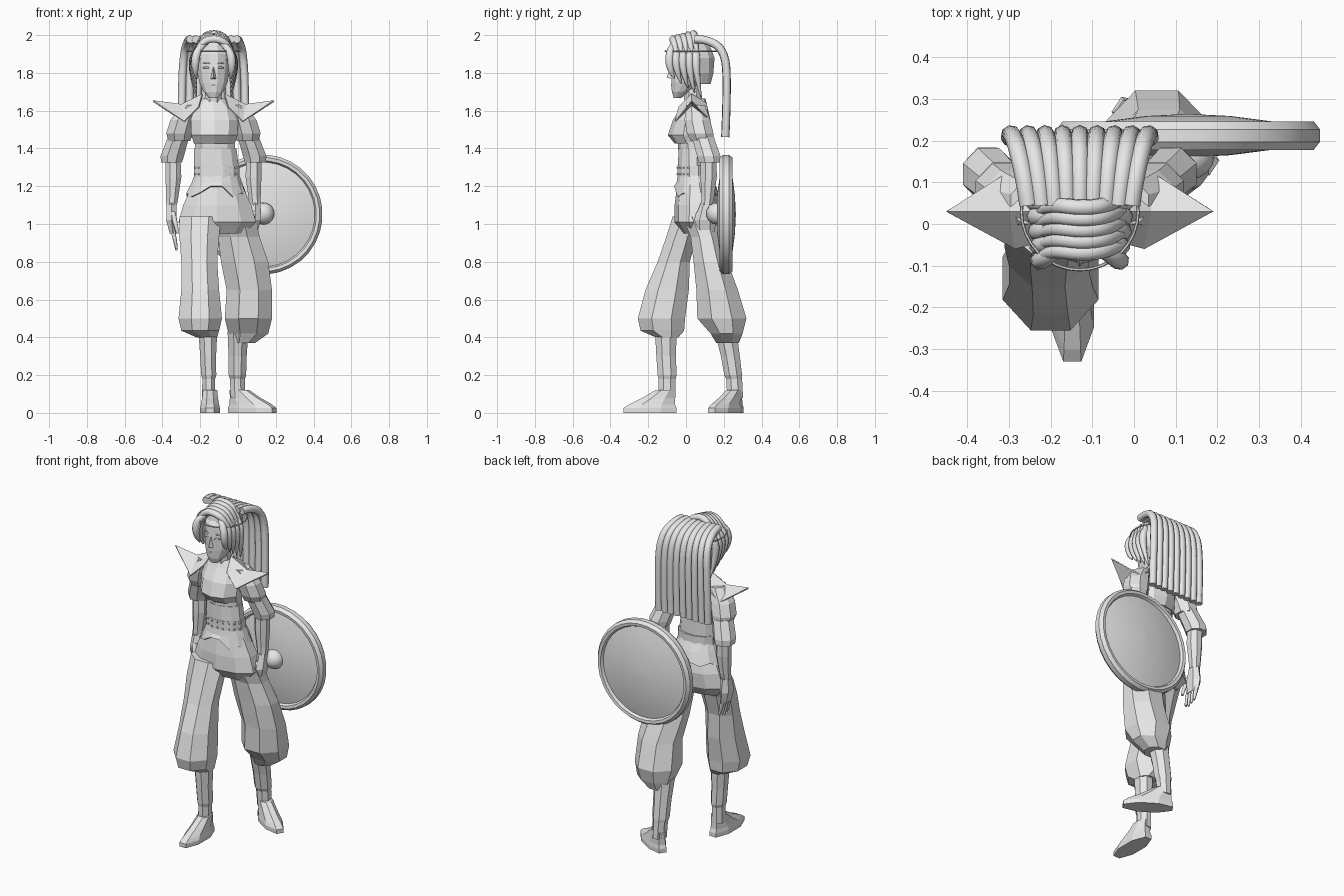
import bpy, bmesh, math
from mathutils import Vector

if "Cube" in bpy.data.objects:
    bpy.data.objects.remove(bpy.data.objects["Cube"], do_unlink=True)

clay = bpy.data.materials.new("light grey")
clay.use_nodes = True
clay.diffuse_color = (.8, .8, .8, 1)
clay.node_tree.nodes["Principled BSDF"].inputs["Base Color"].default_value = (.8, .8, .8, 1)

MID = -.13  # middle of the body, which stands left of the shield
SIDES = {"right": -1, "left": 1}


def smooth(obj, degrees=40):
    bpy.ops.object.select_all(action="DESELECT")
    obj.select_set(True)
    bpy.context.view_layer.objects.active = obj
    bpy.ops.object.shade_smooth_by_angle(angle=math.radians(degrees))


def finish(name, bm):
    bmesh.ops.recalc_face_normals(bm, faces=bm.faces)
    mesh = bpy.data.meshes.new(name)
    bm.to_mesh(mesh)
    bm.free()
    mesh.materials.append(clay)
    obj = bpy.data.objects.new(name, mesh)
    bpy.context.collection.objects.link(obj)
    return obj


def loft(name, rings, n=8, side=1, loc=(0, 0, 0), turn=(0, 0, 0), caps=True):
    """Skin stacked flat-sided rings given as (x, y, z, half width, half depth)."""
    bm = bmesh.new()
    fit = 1 / math.cos(math.pi / n)
    loops = []
    for x, y, z, rx, ry in rings:
        loop = []
        for i in range(n):
            a = math.tau * (i + .5) / n
            loop.append(bm.verts.new((side * (x + rx * fit * math.cos(a)),
                                      y + ry * fit * math.sin(a), z)))
        loops.append(loop)
    for low, high in zip(loops, loops[1:]):
        for i in range(n):
            j = (i + 1) % n
            bm.faces.new((low[i], low[j], high[j], high[i]))
    if caps:
        bm.faces.new(loops[0])
        bm.faces.new(loops[-1])
    obj = finish(name, bm)
    obj.location = loc
    obj.rotation_euler = turn
    return obj


def tube(name, path, radius, tips=(1, 1)):
    """Round strand along a smooth path, thinned at its two tips."""
    curve = bpy.data.curves.new(name, "CURVE")
    curve.dimensions = "3D"
    curve.bevel_depth = radius
    curve.bevel_resolution = 2
    curve.use_fill_caps = True
    spline = curve.splines.new("NURBS")
    spline.points.add(len(path) - 1)
    for point, co in zip(spline.points, path):
        point.co = (*co, 1)
    spline.points[0].radius, spline.points[-1].radius = tips
    spline.order_u = 3
    spline.use_endpoint_u = True
    spline.resolution_u = 4
    curve.materials.append(clay)
    obj = bpy.data.objects.new(name, curve)
    bpy.context.collection.objects.link(obj)
    bpy.ops.object.select_all(action="DESELECT")
    obj.select_set(True)
    bpy.context.view_layer.objects.active = obj
    bpy.ops.object.convert(target="MESH")
    smooth(bpy.context.object, 60)


def sheet(name, points, faces, thickness):
    bm = bmesh.new()
    verts = [bm.verts.new(p) for p in points]
    for face in faces:
        bm.faces.new([verts[i] for i in face])
    obj = finish(name, bm)
    solid = obj.modifiers.new("thickness", "SOLIDIFY")
    solid.thickness = thickness
    return obj


# Torso, bodice and pelvis
loft("neck", [(MID, .045, 1.6, .05, .05), (MID, .03, 1.74, .042, .045)])
loft("midriff", [(-.11, .045, 1.2, .115, .08), (-.115, .035, 1.34, .1, .07),
                 (-.125, .035, 1.46, .11, .075)], 10)
loft("bodice", [(-.125, .03, 1.425, .108, .085), (-.125, .022, 1.47, .122, .112),
                (-.125, .03, 1.55, .125, .095), (MID, .045, 1.62, .11, .065),
                (MID, .05, 1.665, .055, .05)], 10)
loft("corset", [(-.115, .038, 1.31, .118, .08), (-.12, .038, 1.4, .112, .078)], 12)
loft("belt", [(-.112, .042, 1.25, .12, .086), (-.112, .042, 1.31, .12, .086)], 12)
loft("pelvis", [(-.11, .05, .95, .15, .06), (-.11, .05, 1.01, .205, .105),
                (-.11, .055, 1.1, .18, .11), (-.11, .05, 1.22, .125, .09)], 10)

# Flared skirt flaps with a pointed hem, split at the front
skirt = loft("skirt", [(-.112, .043, 1.27, .115, .084), (-.112, .05, 1.22, .133, .1),
                       (-.115, .055, 1.165, .157, .118)], 16, caps=False)
for v in skirt.data.vertices:
    if v.co.z < 1.18:
        v.co.z += .035 if abs(v.co.x + .115) < .05 and v.co.y < 0 else -.02 * (v.index % 2)
skirt.modifiers.new("thickness", "SOLIDIFY").thickness = .008

# Belt studs in two rows
for row in (1.263, 1.297):
    for i in range(9):
        a = math.radians(200 + i * 17.5)
        loft("belt_stud", [(0, 0, -.004, .004, .004), (0, 0, .004, .004, .004)], 4,
             loc=(-.112 + .122 * math.cos(a), .042 + .088 * math.sin(a), row))

# Baggy trousers, calves and shoes, one leg ahead of the other
loft("right_trouser", [(-.165, -.1, .4, .055, .06), (-.2, -.125, .435, .1, .115),
                       (-.2, -.13, .5, .115, .125), (-.2, -.1, .65, .1, .115),
                       (-.205, -.065, .8, .095, .085), (-.205, -.025, .93, .105, .08),
                       (-.2, .02, 1.04, .11, .09)])
loft("left_trouser", [(.03, .22, .37, .06, .06), (.055, .215, .42, .105, .085),
                      (.055, .19, .5, .125, .13), (.06, .165, .65, .12, .11),
                      (.035, .13, .8, .125, .09), (.005, .105, .93, .11, .08),
                      (-.02, .07, 1.04, .11, .09)])
loft("right_calf", [(-.155, -.1, .08, .035, .045), (-.155, -.1, .18, .034, .045),
                    (-.155, -.1, .2, .04, .05), (-.158, -.105, .3, .042, .052),
                    (-.16, -.107, .43, .05, .057)])
loft("left_calf", [(0, .26, .08, .038, .042), (-.003, .255, .18, .04, .042),
                   (-.003, .25, .2, .046, .047), (-.002, .235, .3, .048, .05),
                   (0, .21, .43, .055, .058)])
SHOE = [(0, -.09, 0, .052, .14), (0, -.09, .025, .052, .14), (0, -.08, .045, .048, .122),
        (0, -.045, .08, .042, .085), (0, -.01, .12, .038, .053)]
loft("right_shoe", SHOE, loc=(-.148, -.1, 0))
loft("left_shoe", SHOE, loc=(0, .26, 0), turn=(0, 0, math.radians(57)))

# Arms, hands and pointed shoulder guards
for label, s in SIDES.items():
    arm = dict(side=s, loc=(MID, 0, 0))
    loft(label + "_upper_sleeve", [(.18, .085, 1.44, .058, .06), (.18, .075, 1.48, .07, .07),
                                   (.16, .06, 1.55, .068, .068), (.12, .05, 1.63, .045, .05)], **arm)
    loft(label + "_sleeve_cuff", [(.222, .125, 1.325, .055, .058), (.218, .12, 1.36, .062, .062),
                                  (.185, .09, 1.46, .056, .058)], **arm)
    loft(label + "_forearm", [(.222, .11, 1.1, .028, .03), (.218, .115, 1.14, .032, .034),
                              (.212, .12, 1.25, .042, .043), (.215, .12, 1.36, .04, .042)], **arm)
    loft(label + "_palm", [(.215, .1, .95, .017, .045), (.222, .1, 1.02, .028, .05),
                           (.222, .11, 1.11, .026, .028)], 6, **arm)
    for i in range(4):
        y = .065 + .024 * i
        tube(label + "_finger", [(MID + s * .215, y, .97), (MID + s * .205, y - .005, .92),
                                 (MID + s * .195, y, .86 + .01 * abs(i - 1))], .012, (1, .5))
    tube(label + "_thumb", [(MID + s * .215, .07, 1.06), (MID + s * .2, .04, 1.0),
                            (MID + s * .19, .04, .95)], .014, (1, .5))
    outline = [(.32, .03, 1.655), (.155, -.06, 1.545), (.17, .03, 1.635), (.18, .12, 1.56),
               (.08, -.04, 1.62), (.06, .03, 1.69), (.075, .11, 1.64)]
    sheet(label + "_shoulder_guard", [(MID + s * x, y, z) for x, y, z in outline],
          [(0, 1, 2), (0, 2, 3), (1, 4, 5, 2), (2, 5, 6, 3)], .008)

# Head and face
loft("head", [(MID, -.045, 1.668, .025, .02), (MID, -.025, 1.7, .052, .05),
              (MID, .005, 1.75, .075, .083), (MID, .02, 1.82, .086, .098),
              (MID, .035, 1.9, .088, .105), (MID, .045, 1.965, .05, .06)], 12)
sheet("nose", [(MID, -.08, 1.835), (MID, -.103, 1.775), (MID - .016, -.076, 1.768),
               (MID + .016, -.076, 1.768)], [(0, 2, 1), (0, 1, 3), (1, 2, 3)], .003)
tube("mouth", [(MID - .022, -.071, 1.735), (MID, -.08, 1.737), (MID + .022, -.071, 1.735)], .006, (.3, .3))
for label, s in SIDES.items():
    for part, z, r in (("eye", 1.825, .008), ("eyebrow", 1.85, .005)):
        tube(label + "_" + part, [(MID + s * .02, -.076, z), (MID + s * .04, -.072, z + .006),
                                  (MID + s * .058, -.06, z)], r, (.4, .3))

# Hair cap, ridged fringe and side locks
loft("hair_cap", [(MID, .07, 1.74, .06, .06), (MID, .06, 1.8, .09, .085),
                  (MID, .045, 1.88, .103, .106), (MID, .04, 1.94, .085, .088),
                  (MID, .035, 1.98, .04, .045)], 12)
for i in range(5):
    y = -.06 + .027 * i
    rise = 1.955 + .007 * i
    tube("fringe_ridge", [(MID - .1, y - .02, 1.9), (MID - .065, y, rise + .01),
                          (MID + .01, y - .012, rise + .03), (MID + .075, y, rise),
                          (MID + .105, y + .01, 1.9)], .02, (.4, .4))
for label, s in SIDES.items():
    for i in range(5):
        y = -.085 + .035 * i
        tube(label + "_lock", [(MID + s * .03, y * .6, 1.965), (MID + s * .09, y, 1.93),
                               (MID + s * (.1 + .005 * i), y - .005, 1.82),
                               (MID + s * .09, y + .025, 1.77 - .025 * i)], .023, (.5, .15))

# Thin headband
bpy.ops.mesh.primitive_torus_add(location=(MID, .03, 1.915), major_radius=.14, minor_radius=.004,
                                 major_segments=32, minor_segments=6)
bpy.context.object.name = "headband"
bpy.context.object.data.materials.append(clay)

# Fan of thick hair strands falling down the back
for i in range(9):
    t = i / 4 - 1
    tube("back_strand", [(MID + t * .123, .045, 1.978), (MID + t * .132, .11, 1.98),
                         (MID + t * .155, .205, 1.92), (MID + t * .168, .22, 1.74),
                         (MID + t * .168, .208, 1.46)], .022)

# Round shield with a raised rim and a hand-side boss
front = [(0, .052), (.1, .047), (.2, .034), (.275, .016), (.283, .032), (.3, .034), (.315, .015)]
profile = front + [(r, -h) for r, h in reversed(front)]
shield = loft("shield", [(0, 0, h, r + .001, r + .001) for r, h in profile], 32,
              loc=(.13, .212, 1.05), turn=(math.pi / 2, 0, 0))
smooth(shield, 30)
bpy.ops.mesh.primitive_uv_sphere_add(segments=16, ring_count=10, radius=.058, location=(.135, .165, 1.055))
bpy.context.object.name = "shield_boss"
bpy.context.object.data.materials.append(clay)
smooth(bpy.context.object)
